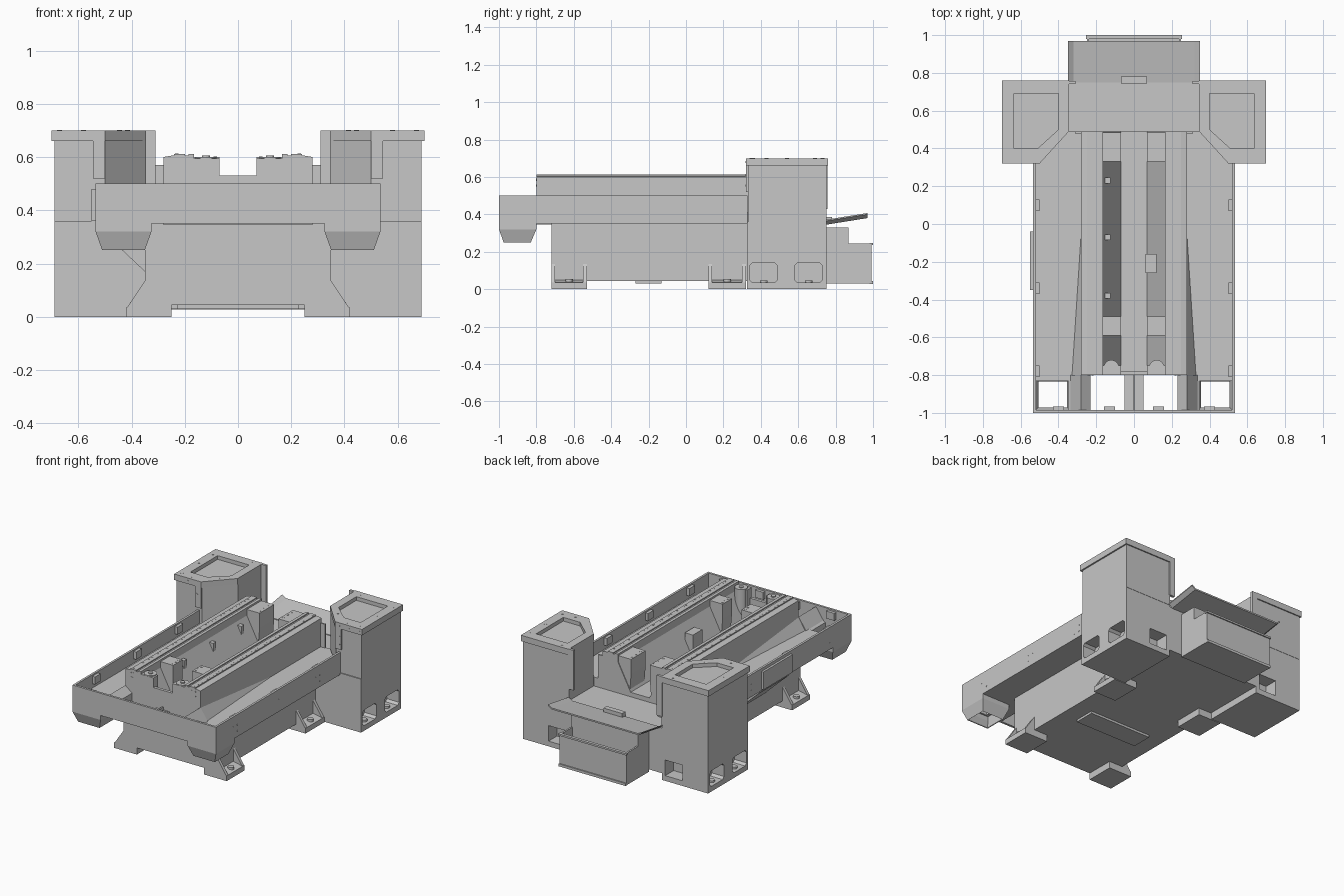
import bpy, bmesh
from mathutils import Vector

if "Cube" in bpy.data.objects:
    bpy.data.objects.remove(bpy.data.objects["Cube"], do_unlink=True)

paint = bpy.data.materials.new("cast_grey")
paint.use_nodes = True
GREY = (0.57, 0.57, 0.57, 1)
paint.diffuse_color = GREY
paint.node_tree.nodes["Principled BSDF"].inputs["Base Color"].default_value = GREY


def finish(name, bm):
    bmesh.ops.recalc_face_normals(bm, faces=bm.faces)
    me = bpy.data.meshes.new(name)
    bm.to_mesh(me)
    bm.free()
    me.materials.append(paint)
    ob = bpy.data.objects.new(name, me)
    bpy.context.collection.objects.link(ob)
    return ob


def box(name, x, y, z):
    bm = bmesh.new()
    bmesh.ops.create_cube(bm, size=1)
    for v in bm.verts:
        v.co = Vector([(r[0] + r[1]) / 2 + c * (r[1] - r[0]) for r, c in zip((x, y, z), v.co)])
    return finish(name, bm)


def prism(name, pts, axis, a, b, shear=0):
    """Extrude a 2D outline along an axis from a to b, rising by shear."""
    place = {"x": lambda p: (a, p[0], p[1]),
             "y": lambda p: (p[0], a, p[1]),
             "z": lambda p: (p[0], p[1], a)}[axis]
    bm = bmesh.new()
    f = bm.faces.new([bm.verts.new(place(p)) for p in pts])
    new = bmesh.ops.extrude_face_region(bm, geom=[f])["geom"]
    shift = Vector([b - a if axis == k else 0 for k in "xyz"])
    shift.z += shear
    bmesh.ops.translate(bm, verts=[g for g in new if isinstance(g, bmesh.types.BMVert)], vec=shift)
    return finish(name, bm)


def cylinder(name, center, r, depth, axis="z", sides=16):
    bm = bmesh.new()
    bmesh.ops.create_cone(bm, cap_ends=True, segments=sides, radius1=r, radius2=r, depth=depth)
    for v in bm.verts:
        c = v.co.copy()
        v.co = Vector((c.z, c.x, c.y) if axis == "x" else (c.x, c.z, c.y) if axis == "y" else c) + Vector(center)
    return finish(name, bm)


def cut(ob, cutter):
    cutter.hide_render = True
    cutter.hide_set(True)
    m = ob.modifiers.new("cut", "BOOLEAN")
    m.operation, m.solver, m.object = "DIFFERENCE", "EXACT", cutter


def mx(s, a, b):
    """Mirrored x range."""
    return (a, b) if s > 0 else (-b, -a)


def mp(s, pts):
    return [(s * x, y) for x, y in pts]


# Main bed body, channel floor and rear deck
box("bed_body", (-.35, .35), (-.72, .75), (.045, .35))
box("bed_top", (-.28, .28), (-.8, .49), (.345, .38))
box("bed_bottom_bar", (-.23, .23), (-.27, -.13), (.03, .05))
box("front_cross_plate", (-.08, .08), (-.8, -.78), (.35, .53))
box("deck_bracket", (-.07, .07), (.745, .78), (.35, .385))
cylinder("deck_drain_ring", (-.245, .585, .352), .043, .008, sides=32)
cylinder("deck_drain_cap", (-.245, .585, .354), .036, .008, sides=32)
for s in (-1, 1):
    box("channel_slot_plate", mx(s, .018, .058), (-.42, -.28), (.375, .387))

# Lugs inside the channel
for y in (.23, -.07, -.38):
    box("channel_lug", (-.155, -.125), (y - .015, y + .015), (.44, .54))
box("channel_block", (.06, .12), (-.26, -.16), (.38, .52))

# Tray front wall, left side panel with its support, front chute
box("tray_front", (-.535, .535), (-1, -.985), (.35, .5))
box("side_panel", (-.55, -.53), (-.35, -.04), (.36, .48))
prism("panel_support", [(-.34, .17), (-.35, .17), (-.52, .33), (-.52, .355), (-.34, .355)], "y", -.35, -.04)
box("front_chute", (-.05, .05), (-.985, -.8), (.355, .4))
box("chute_divider", (-.005, .005), (-.985, -.8), (.39, .42))

for s in (-1, 1):
    # Guideway with sloping inner face
    prism("guideway", mp(s, [(.28, .35), (.28, .6), (.25, .605), (.165, .605), (.165, .56), (.07, .38), (.07, .35)]), "y", -.8, .49)
    box("linear_rail", mx(s, .2, .24), (-.8, .49), (.6, .612))
    box("rail_edge", mx(s, .165, .185), (-.8, .49), (.6, .612))
    for i in range(40):
        cylinder("rail_bolt", (s * .23, -.78 + i * .032, .612), .006, .002, sides=8)
    # Inner brackets and end bosses
    for y0, y1 in ((.33, .485), (-.59, -.49)):
        prism("inner_bracket", mp(s, [(.17, .38), (.08, .38), (.07, .5), (.07, .6), (.17, .6)]), "y", y0, y1)
        for k in (.2, .5, .8):
            cylinder("bracket_bolt", (s * .085, y0 + (y1 - y0) * k, .6), .007, .003, sides=8)
    box("end_block", mx(s, .07, .17), (-.8, -.75), (.38, .595))
    cylinder("end_boss", (s * .12, -.76, .49), .04, .22, sides=24)
    cylinder("boss_pin", (s * .12, -.76, .603), .015, .006, sides=12)
    for x in (.22, .24):
        for z in (.555, .585):
            cylinder("end_bolt", (s * x, -.8, z), .006, .004, "y", 8)

    # Tray floor, side wall and gutter
    prism("tray_floor", mp(s, [(.27, -.83), (.53, -.83), (.53, .33), (.5, .33), (.345, .49), (.27, .49)]), "z", .35, .41)
    box("tray_side", mx(s, .52, .535), (-1, .33), (.35, .5))
    bm = bmesh.new()
    p = [bm.verts.new((s * x, y, z)) for x, y, z in
         ((.28, -.05, .41), (.28, -.83, .41), (.33, -.83, .41), (.28, -.83, .49))]
    for tri in ((0, 1, 2), (0, 1, 3), (1, 2, 3), (0, 2, 3)):
        bm.faces.new([p[i] for i in tri])
    finish("gutter_wedge", bm)
    prism("gutter_end", mp(s, [(.23, .35), (.35, .35), (.35, .4), (.335, .41), (.28, .49), (.23, .45)]), "y", -.985, -.8)

    # Open hopper under each front corner
    bm = bmesh.new()
    rings = []
    for x0, x1, y0, y1, z in ((.325, .535, -1, -.8, .36), (.325, .535, -1, -.8, .32), (.35, .51, -.975, -.83, .25)):
        rings.append([bm.verts.new((s * x, y, z)) for x, y in ((x0, y0), (x1, y0), (x1, y1), (x0, y1))])
    for lo, hi in zip(rings, rings[1:]):
        for i in range(4):
            j = (i + 1) % 4
            bm.faces.new((lo[i], lo[j], hi[j], hi[i]))
    hopper = finish("hopper", bm)
    hopper.modifiers.new("sheet", "SOLIDIFY").thickness = .006

    # Small lugs and bolts on the tray walls
    for y in (.1, -.34, -.78):
        box("side_lug", mx(s, .5, .525), (y - .03, y + .03), (.44, .49))
        for dy in (-.022, .022):
            for z in (.39, .43):
                cylinder("side_bolt", (s * .535, y + dy - .01, z), .006, .002, "x", 8)
    for x in (.4, .13):
        box("front_lug", mx(s, x - .03, x + .03), (-.987, -.965), (.44, .49))

    # Gusseted feet
    for y0, y1 in ((-.72, -.53), (.12, .32)):
        prism("foot_pad", mp(s, [(.28, .05), (.25, .05), (.25, 0), (.42, 0), (.42, .035), (.35, .05)]), "y", y0, y1)
        for g in (y0, y1 - .02):
            prism("foot_gusset", mp(s, [(.34, .03), (.42, .03), (.35, .135), (.34, .135)]), "y", g, g + .02)
        cylinder("foot_bolt", (s * .385, (y0 + y1) / 2, .045), .02, .02, sides=16)

    # Rear columns: square base with windows, chamfered upper part
    base = box("column_base", mx(s, .345, .69), (.325, .75), (0, .36))
    prism("column", mp(s, [(.345, .495), (.5, .332), (.69, .332), (.69, .752), (.345, .752)]), "z", .36, .67)
    for y0, y1 in ((.34, .49), (.58, .73)):
        w = prism("window_cutter", [(y0 + .015, .035), (y1 - .015, .035), (y1, .05), (y1, .125),
                                    (y1 - .015, .14), (y0 + .015, .14), (y0, .125), (y0, .05)], "x", s * .6, s * .75)
        cut(base, w)
        cylinder("anchor_bolt", (s * .65, (y0 + y1) / 2, .04), .02, .015, sides=12)
    cut(base, box("rear_window_cutter", mx(s, .37, .5), (.66, .8), (.035, .14)))
    # Column cap with sunken panel
    cap = prism("column_cap", mp(s, [(.345, .49), (.5, .32), (.7, .32), (.7, .76), (.345, .76)]), "z", .66, .7)
    cut(cap, prism("cap_cutter", mp(s, [(.4, .5), (.51, .4), (.635, .4), (.635, .69), (.4, .69)]), "z", .675, .75))
    for x, y in ((.67, .69), (.67, .54), (.67, .36), (.58, .35), (.445, .43), (.415, .73)):
        cylinder("cap_bolt", (s * x, y, .7), .01, .002, sides=10)
    box("column_flange", mx(s, .5, .545), (.32, .335), (.52, .665))
    for x, z in ((.53, .61), (.53, .555), (.6, .68), (.68, .68), (.53, .68)):
        cylinder("flange_bolt", (s * x, .32, z), .006, .002, "y", 8)
    box("column_rear_strip", mx(s, .31, .35), (.74, .757), (.43, .7))
    box("splash_tab", mx(s, .28, .312), (.48, .49), (.35, .57))

# Sloping rear flap: thin dished sheet with raised sides
prism("rear_flap", [(-.325, .345), (.325, .345), (.35, .365), (.35, .372), (.32, .355),
                    (-.32, .355), (-.35, .372), (-.35, .365)], "y", .75, .97, .035)

# Rear bin: tall inner box and open outer box
box("bin_back", (-.25, .25), (.75, .87), (.03, .33))
box("bin_floor", (-.25, .25), (.87, .99), (.03, .04))
box("bin_front", (-.25, .25), (.98, .992), (.03, .24))
box("bin_rim", (-.255, .255), (.98, 1), (.235, .247))
box("bin_lip", (-.25, .25), (.98, 1), (.028, .045))
for s in (-1, 1):
    box("bin_side", mx(s, .238, .25), (.87, .99), (.03, .245))
